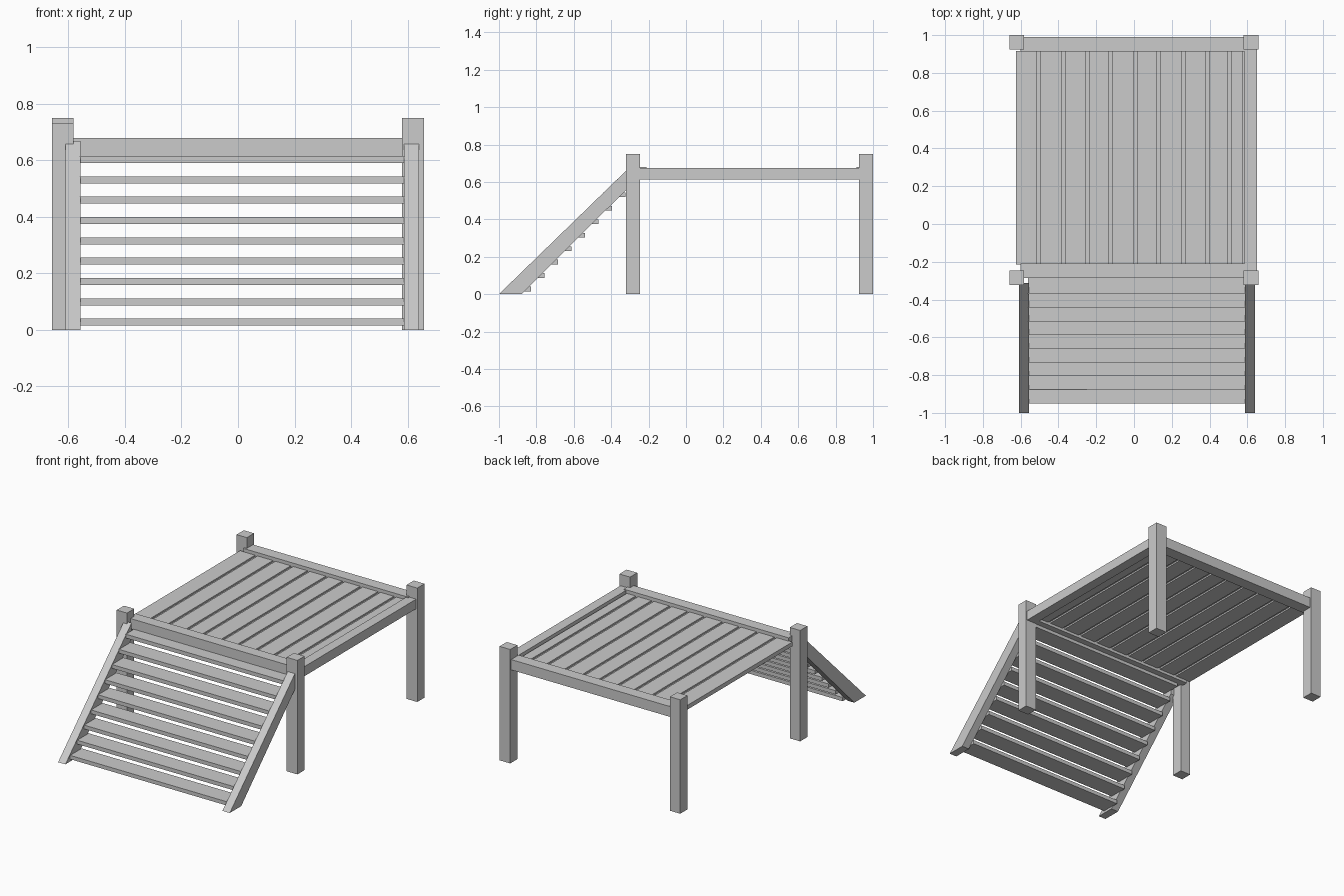
import bpy, bmesh
from mathutils import Vector

if "Cube" in bpy.data.objects:
    bpy.data.objects.remove(bpy.data.objects["Cube"])

wood = bpy.data.materials.new("weathered grey wood")
wood.use_nodes = True
GREY = (0.6, 0.6, 0.6, 1)
wood.diffuse_color = GREY
wood.node_tree.nodes["Principled BSDF"].inputs["Base Color"].default_value = GREY


def finish(name, bm):
    bmesh.ops.recalc_face_normals(bm, faces=bm.faces)
    mesh = bpy.data.meshes.new(name)
    bm.to_mesh(mesh)
    bm.free()
    mesh.materials.append(wood)
    obj = bpy.data.objects.new(name, mesh)
    bpy.context.collection.objects.link(obj)
    return obj


def chip(bm, axis, centre, half, near, push):
    """Knock a shallow dent in the long edge closest to the point near."""
    near = Vector(near)
    near[axis] = centre
    edge = min((e for e in bm.edges
                if abs((e.verts[0].co - e.verts[1].co).normalized()[axis]) > 0.6),
               key=lambda e: sum(((v.co - near)[k]) ** 2 for v in e.verts
                                 for k in range(3) if k != axis))
    low, high = sorted(edge.verts, key=lambda v: v.co[axis])
    made = []
    for spot in (centre - half, centre, centre + half):
        t = (spot - low.co[axis]) / (high.co[axis] - low.co[axis])
        edge, low = bmesh.utils.edge_split(edge, low, t)
        made.append(low)
        edge = next(e for e in low.link_edges if high in e.verts)
    # Keep the dent local: cut a triangle off each neighbouring face
    for face in list(made[1].link_faces):
        bmesh.utils.face_split(face, made[0], made[2])
    made[1].co += Vector(push)


def plank(name, x, y, z, chips=()):
    bm = bmesh.new()
    bmesh.ops.create_cube(bm, size=1)
    for v in bm.verts:
        v.co = [(a + b) / 2 + c * (b - a) for (a, b), c in zip((x, y, z), v.co)]
    for c in chips:
        chip(bm, *c)
    return finish(name, bm)


# Corner posts
X, Y, Z = 0, 1, 2
LEFT, RIGHT = (0.58, 0.658), (-0.658, -0.583)
FRONT, BACK = (-0.322, -0.247), (0.925, 1.0)
plank("front_left_post", LEFT, FRONT, (0, 0.75),
      [(Z, 0.27, 0.1, (0.658, -0.247, 0), (0, -0.02, 0))])
plank("front_right_post", RIGHT, FRONT, (0, 0.73),
      [(Z, 0.35, 0.1, (-0.658, -0.247, 0), (0.01, -0.015, 0))])
plank("back_left_post", LEFT, BACK, (0, 0.75))
plank("back_right_post", RIGHT, BACK, (0, 0.75),
      [(Z, 0.35, 0.1, (-0.658, 0.925, 0), (0.01, 0.015, 0))])

# Frame beams: the right side is left open
plank("front_beam", (-0.6, 0.6), (-0.285, -0.21), (0.612, 0.68),
      [(X, 0.11, 0.22, (0, -0.285, 0.68), (0, 0.015, -0.015))])
plank("back_beam", (-0.6, 0.6), (0.912, 0.99), (0.612, 0.68),
      [(X, 0.14, 0.2, (0, 0.912, 0.68), (0, 0.018, -0.015))])
plank("left_beam", (0.585, 0.65), (-0.25, 0.93), (0.612, 0.675),
      [(Y, 0.47, 0.2, (0.65, 0, 0.675), (-0.018, 0, -0.017))])

# Deck boards with thin recessed strips closing the seams
SEAMS = [-0.625, -0.505, -0.375, -0.245, -0.125, 0.01, 0.13, 0.26, 0.39, 0.505, 0.587]
GAP = 0.009
for i, (a, b) in enumerate(zip(SEAMS, SEAMS[1:])):
    start = a + (GAP if i else 0)
    plank(f"deck_board_{i + 1}", (start, b - GAP), (-0.215, 0.915), (0.63, 0.658))
    plank(f"deck_seam_{i + 1}", (b - GAP, b + GAP), (-0.215, 0.915), (0.64, 0.648))

# Stair treads, some with worn edges
WEAR = {1: (-0.4, 0.15), 3: (-0.07, 0.18), 5: (0.14, 0.24), 8: (0.45, 0.12)}
for i in range(9):
    y, z = -0.95 + 0.0725 * i, 0.015 + 0.072 * i
    chips = []
    if i in WEAR:
        chips = [(X, *WEAR[i], (0, y, z + 0.025), (0, 0.015, -0.012))]
    plank(f"tread_{i + 1}", (-0.56, 0.59), (y, y + 0.12), (z, z + 0.025), chips)

# Sloped stair stringers
PROFILE = [(-1, 0), (-0.88, 0), (-0.312, 0.565), (-0.312, 0.668)]
for name, x0, x1, dent in (("left_stringer", 0.587, 0.64, (0.64, -0.014)),
                           ("right_stringer", -0.61, -0.557, (-0.557, -0.014))):
    bm = bmesh.new()
    face = bm.faces.new([bm.verts.new((x0, y, z)) for y, z in PROFILE])
    moved = bmesh.ops.extrude_face_region(bm, geom=[face])["geom"]
    for v in moved:
        if isinstance(v, bmesh.types.BMVert):
            v.co.x = x1
    mid = -0.56 if name == "left_stringer" else -0.86
    chip(bm, Y, mid, 0.1, (dent[0], 0, 0.668), (dent[1], 0, -0.01))
    finish(name, bm)
